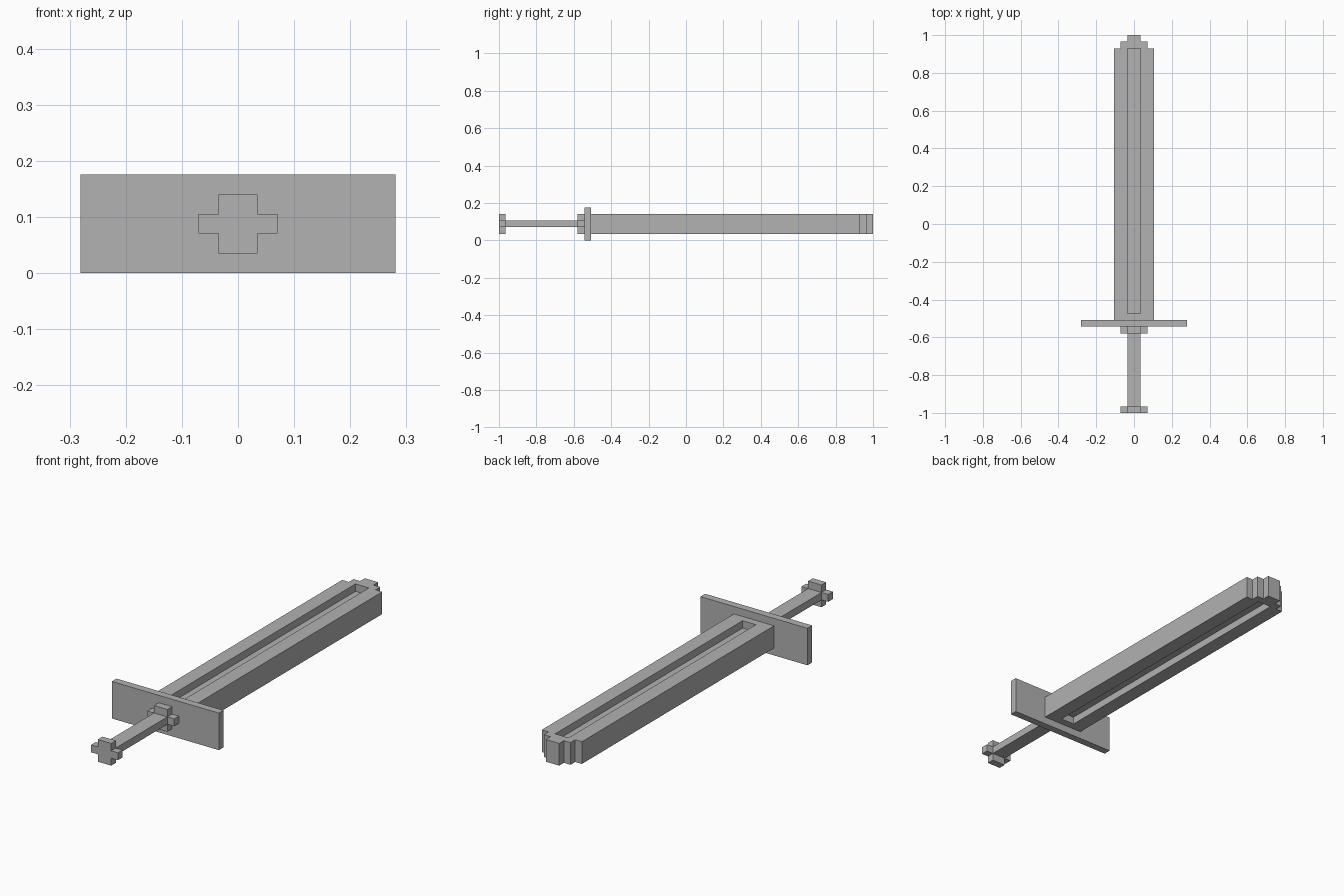
import bpy
import bmesh

U = 2 / 57  # one block: the sword is 57 blocks long

cube = bpy.data.objects.get("Cube")
if cube:
    bpy.data.objects.remove(cube, do_unlink=True)

grey = bpy.data.materials.new("plain_grey")
grey.use_nodes = True
colour = (0.445, 0.445, 0.445, 1)
grey.diffuse_color = colour
grey.node_tree.nodes["Principled BSDF"].inputs["Base Color"].default_value = colour


def prism(name, half_outline, axis, start, end):
    """Mirror a half outline across x = 0 and extrude it along y or z (in blocks)."""
    outline = half_outline + [(-a, b) for a, b in reversed(half_outline)]
    bm = bmesh.new()

    def point(a, b, c):
        x, y, z = (a, c, b) if axis == "y" else (a, b, c)
        return (x * U, (y - 28.5) * U, z * U)

    face = bm.faces.new([bm.verts.new(point(a, b, start)) for a, b in outline])
    extruded = bmesh.ops.extrude_face_region(bm, geom=[face], use_keep_orig=True)
    top = [v for v in extruded["geom"] if isinstance(v, bmesh.types.BMVert)]
    shift = (0, (end - start) * U, 0) if axis == "y" else (0, 0, (end - start) * U)
    bmesh.ops.translate(bm, verts=top, vec=shift)
    bmesh.ops.recalc_face_normals(bm, faces=bm.faces[:])
    mesh = bpy.data.meshes.new(name)
    bm.to_mesh(mesh)
    bm.free()
    mesh.materials.append(grey)
    obj = bpy.data.objects.new(name, mesh)
    bpy.context.collection.objects.link(obj)
    return obj


# Handle: cross-shaped pommel and collar joined by a flat grip
cross = [(1, 1), (1, 2), (2, 2), (2, 3), (1, 3), (1, 4)]
prism("pommel", cross, "y", 0, 1)
prism("grip", [(1, 2), (1, 3)], "y", 1, 12)
prism("collar", cross, "y", 12, 13)

# Wide rectangular guard
prism("guard", [(8, 0), (8, 5)], "y", 13, 14)

# Blade with a stepped tip
blade = prism("blade", [(3, 14), (3, 55), (2, 55), (2, 56), (1, 56), (1, 57)], "z", 1, 4)

# Long groove, one block deep, on both flat sides of the blade
bpy.context.view_layer.objects.active = blade
for name, low, high in (("lower_groove", 0, 2), ("upper_groove", 3, 5)):
    cutter = prism(name, [(1, 15), (1, 55)], "z", low, high)
    cutter.hide_render = True
    cut = blade.modifiers.new(name, "BOOLEAN")
    cut.operation = "DIFFERENCE"
    cut.solver = "EXACT"
    cut.object = cutter
    bpy.ops.object.modifier_apply(modifier=cut.name)
    bpy.data.objects.remove(cutter, do_unlink=True)
